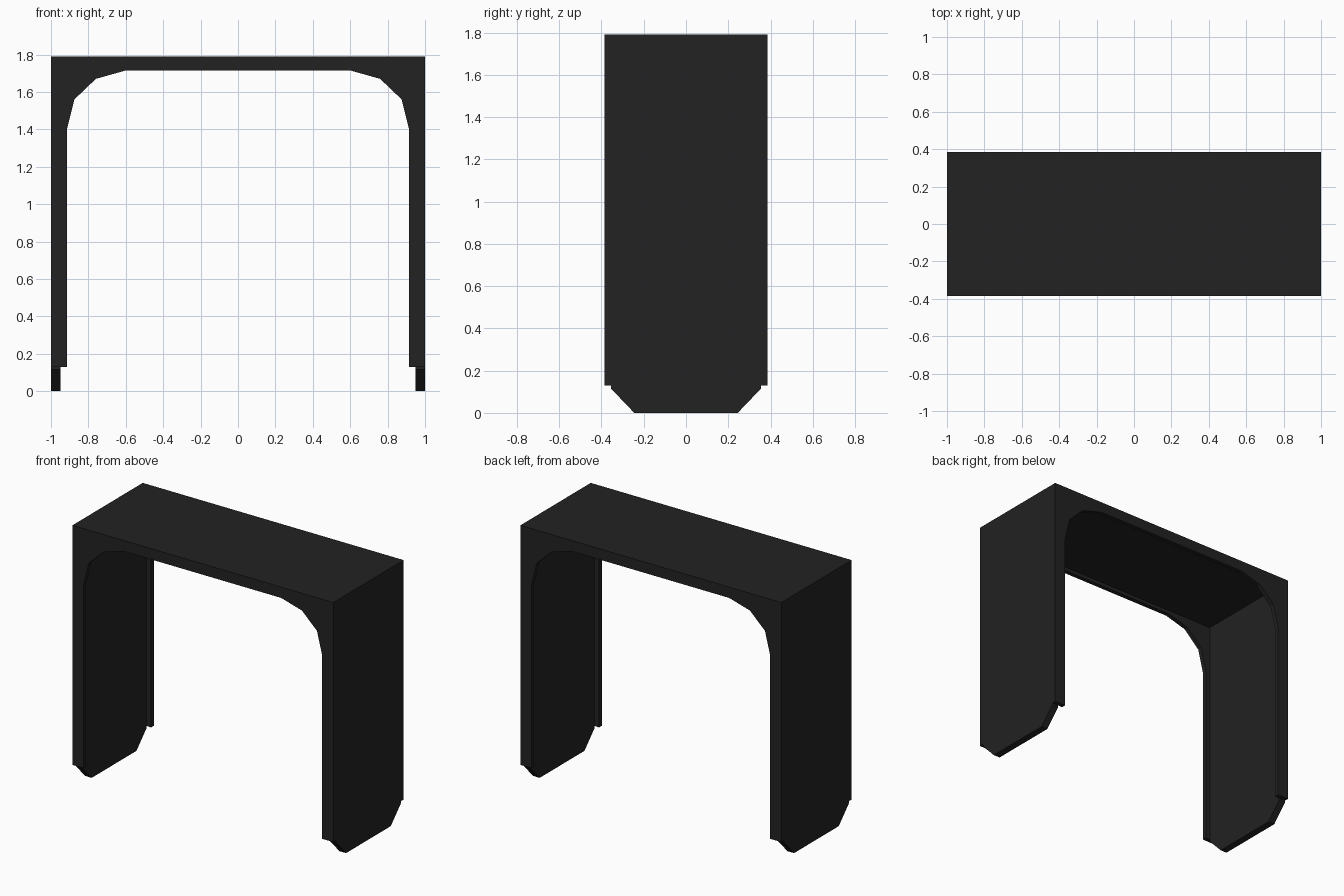
import bpy
import bmesh
from mathutils import Vector

if "Cube" in bpy.data.objects:
    bpy.data.objects.remove(bpy.data.objects["Cube"], do_unlink=True)

# Overall sizes
HALF_X, HALF_Y, TOP = 1.0, 0.385, 1.79
INNER_X, INNER_Y, CEILING = 0.95, 0.355, 1.74
LIP_BOTTOM = 0.13

# Single dark material
dark = bpy.data.materials.new("charcoal")
dark.use_nodes = True
colour = (0.016, 0.016, 0.016, 1)
dark.diffuse_color = colour
dark.node_tree.nodes["Principled BSDF"].inputs["Base Color"].default_value = colour


def extrude_profile(name, points, depth):
    """Make a solid by sweeping a closed outline along the depth vector."""
    bm = bmesh.new()
    face = bm.faces.new([bm.verts.new(p) for p in points])
    swept = bmesh.ops.extrude_face_region(bm, geom=[face])["geom"]
    verts = [v for v in swept if isinstance(v, bmesh.types.BMVert)]
    bmesh.ops.translate(bm, verts=verts, vec=Vector(depth))
    bmesh.ops.recalc_face_normals(bm, faces=bm.faces)
    mesh = bpy.data.meshes.new(name)
    bm.to_mesh(mesh)
    bm.free()
    mesh.materials.append(dark)
    obj = bpy.data.objects.new(name, mesh)
    bpy.context.collection.objects.link(obj)
    return obj


# Side panels with chamfered feet
half = [(0.245, 0), (INNER_Y, 0.115), (INNER_Y, TOP)]
panel = half + [(-y, z) for y, z in reversed(half)]
for name, side in (("left_panel", 1), ("right_panel", -1)):
    extrude_profile(name, [(side * HALF_X, y, z) for y, z in panel],
                    (side * (INNER_X - HALF_X), 0, 0))

# Top panel between the sides
top = [(-INNER_X, CEILING), (INNER_X, CEILING), (INNER_X, TOP), (-INNER_X, TOP)]
extrude_profile("top_panel", [(x, -INNER_Y, z) for x, z in top], (0, 2 * INNER_Y, 0))

# Front and back arched lips with faceted inner corners
half = [(HALF_X, TOP), (HALF_X, LIP_BOTTOM), (0.915, LIP_BOTTOM), (0.915, 1.40),
        (0.875, 1.56), (0.76, 1.67), (0.60, 1.715)]
arch = half + [(-x, z) for x, z in reversed(half)]
for name, side in (("front_lip", -1), ("back_lip", 1)):
    extrude_profile(name, [(x, side * HALF_Y, z) for x, z in arch],
                    (0, side * (INNER_Y - HALF_Y), 0))
